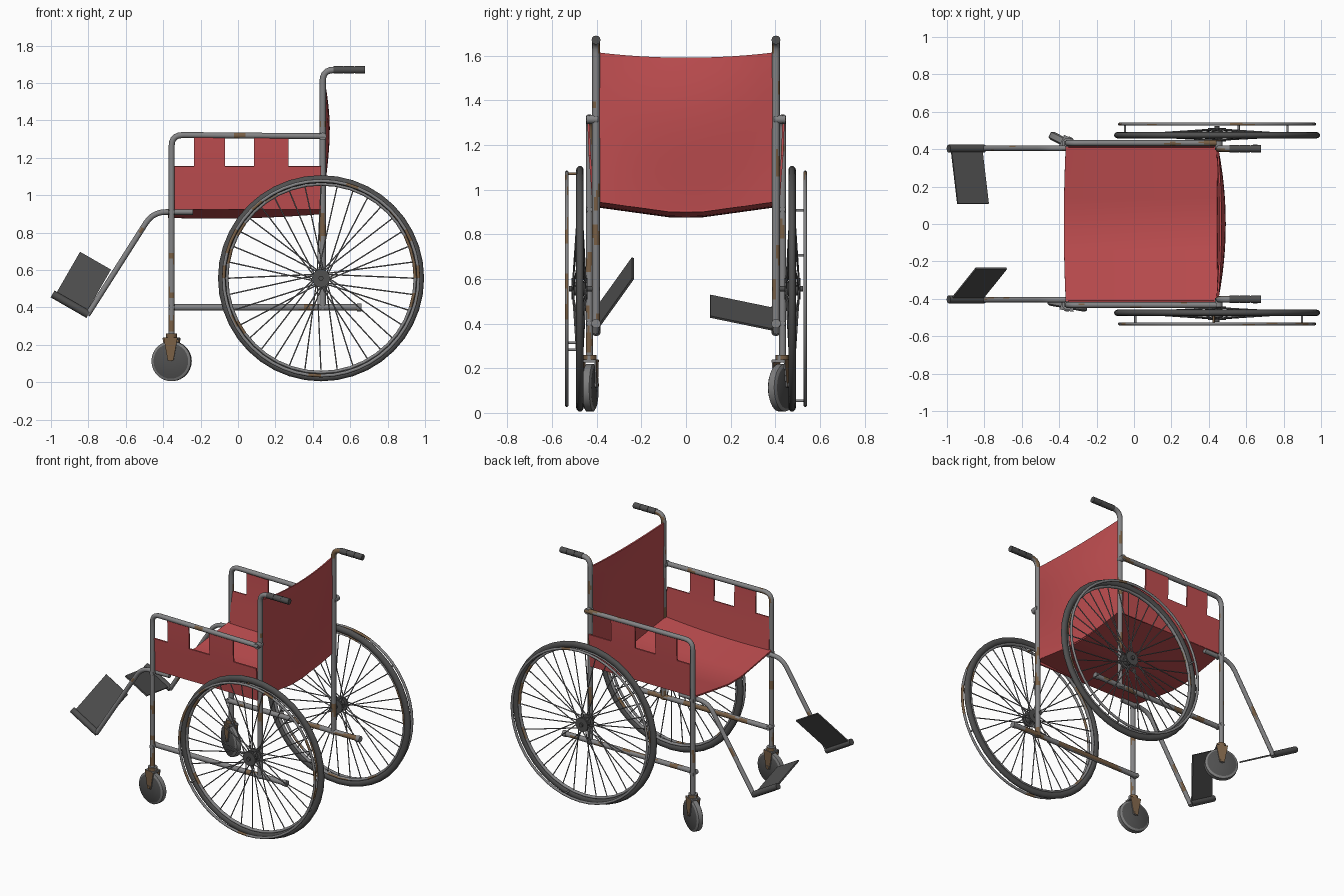
import bpy, bmesh, math
from mathutils import Vector, Matrix, noise

if "Cube" in bpy.data.objects:
    bpy.data.objects.remove(bpy.data.objects["Cube"])


def material(name, rgb):
    m = bpy.data.materials.new(name)
    m.diffuse_color = (*rgb, 1)
    m.use_nodes = True
    m.node_tree.nodes["Principled BSDF"].inputs["Base Color"].default_value = m.diffuse_color
    return m


METAL = material("grey metal", (0.23, 0.23, 0.235))
DARK = material("dark rubber", (0.08, 0.08, 0.08))
TREAD = material("grey tread", (0.2, 0.2, 0.2))
RED = material("red fabric", (0.52, 0.075, 0.08))
RUST = material("brown rust", (0.19, 0.115, 0.06))


def smooth(ob):
    bpy.ops.object.select_all(action='DESELECT')
    bpy.context.view_layer.objects.active = ob
    ob.select_set(True)
    bpy.ops.object.shade_smooth_by_angle(angle=math.radians(40))


def finish(name, bm, mats, rust=None, recalc=True):
    if rust is not None:  # mottled rust, denser on the lower frame
        for f in bm.faces:
            c = f.calc_center_median()
            limit = rust - (0.17 if 0.23 < c.z < 0.85 else 0)
            if noise.noise(Vector((c.x * 8, c.y * 35, c.z * 8))) > limit:
                f.material_index = 1
    if recalc:
        bmesh.ops.recalc_face_normals(bm, faces=bm.faces[:])
    me = bpy.data.meshes.new(name)
    bm.to_mesh(me)
    bm.free()
    for m in mats:
        me.materials.append(m)
    ob = bpy.data.objects.new(name, me)
    bpy.context.collection.objects.link(ob)
    smooth(ob)
    return ob


def rounded(pts, radius, step=0.03):
    """Round the corners of an x-z path and split its straight runs."""
    pts = [Vector(p) for p in pts]
    keys = [pts[0]]
    for a, b, c in zip(pts, pts[1:], pts[2:]):
        p, q = b + (a - b).normalized() * radius, b + (c - b).normalized() * radius
        keys += [p * (1 - t) ** 2 + b * 2 * t * (1 - t) + q * t * t for t in (0, .2, .4, .6, .8, 1)]
    keys.append(pts[-1])
    out = [keys[0]]
    for a, b in zip(keys, keys[1:]):
        n = max(1, int((b - a).length / step))
        out += [a.lerp(b, i / n) for i in range(1, n + 1)]
    return out


def sweep(bm, path, y, rw, rr, sides=12, closed=False):
    """Sweep an ellipse (rw across y, rr in plane) along an x-z path."""
    P = [Vector((p[0], y, p[1])) for p in path]
    n, rings = len(P), []
    for i, p in enumerate(P):
        a = P[i - 1] if (closed or i) else p
        b = P[(i + 1) % n] if (closed or i < n - 1) else p
        side = (b - a).normalized().cross(Vector((0, 1, 0)))
        rings.append([bm.verts.new(p + side * rr * math.cos(k * math.tau / sides)
                                   + Vector((0, rw * math.sin(k * math.tau / sides), 0)))
                      for k in range(sides)])
    for i in range(n if closed else n - 1):
        A, B = rings[i], rings[(i + 1) % n]
        for k in range(sides):
            bm.faces.new((B[k], B[(k + 1) % sides], A[(k + 1) % sides], A[k]))
    if not closed:
        bm.faces.new(rings[0])
        bm.faces.new(rings[-1])


def tube(name, pts, y, r, corner=0.06, rust=0.4):
    bm = bmesh.new()
    sweep(bm, rounded(pts, corner), y, r, r)
    return finish(name, bm, [METAL, RUST], rust=rust)


def rod(bm, a, b, r, sides=12, r2=None):
    a, b = Vector(a), Vector(b)
    d = b - a
    M = Matrix.Translation((a + b) / 2) @ d.to_track_quat('Z', 'Y').to_matrix().to_4x4()
    bmesh.ops.create_cone(bm, cap_ends=True, segments=sides, radius1=r,
                          radius2=r if r2 is None else r2, depth=d.length, matrix=M)


def cloth(name, nu, nv, fn, keep=lambda i, j: True):
    """Thin red sheet from a parametric grid, minus cut-out cells."""
    bm = bmesh.new()
    g = [[bm.verts.new(fn(i, j)) for j in range(nv + 1)] for i in range(nu + 1)]
    for i in range(nu):
        for j in range(nv):
            if keep(i, j):
                bm.faces.new((g[i][j], g[i + 1][j], g[i + 1][j + 1], g[i][j + 1]))
    bmesh.ops.delete(bm, geom=[v for v in bm.verts if not v.link_faces], context='VERTS')
    ob = finish(name, bm, [RED])
    s = ob.modifiers.new("thickness", 'SOLIDIFY')
    s.thickness, s.offset = 0.01, 0
    bpy.ops.object.modifier_apply(modifier=s.name)
    smooth(ob)
    return ob


CX, CZ = 0.444, 0.556


def circle(r, n):
    return [(CX + r * math.cos(i * math.tau / n), CZ + r * math.sin(i * math.tau / n)) for i in range(n)]


# seat and backrest, both sagging in the middle
def seat_pt(i, j):
    u, v = i / 12, j / 12 * 2 - 1
    rise = max(0, abs(v) - 0.16) / 0.84
    return (-0.365 + 0.815 * u - 0.01 * (1 - v * v) * (1 - u), 0.415 * v,
            0.884 - 0.03 * u + 0.05 * u * u + 0.048 * rise)


def back_pt(i, j):
    v, w = i / 12 * 2 - 1, j / 12
    bulge = (1 - v * v) * (0.002 + 0.014 * w + 0.028 * math.sin(math.pi * w ** 1.4))
    return (0.447 + bulge, 0.40 * v, (0.908 + 0.04 * v * v) * (1 - w) + (1.59 + 0.025 * v * v) * w)


cloth("seat", 12, 12, seat_pt)
cloth("backrest", 12, 12, back_pt)

for s, side in ((1, "left"), (-1, "right")):
    # side panel with two tabs reaching the armrest
    xs = (-0.35, -0.235, -0.07, 0.085, 0.27, 0.445)
    zs = (0.925, 1.0, 1.08, 1.155, 1.31)
    cloth(side + "_side_panel", 5, 4,
          lambda i, j: (xs[i], s * (0.413 + 0.006 * j), zs[j]),
          lambda i, j: j < 3 or i in (1, 3))

    # frame tubes
    tube(side + "_armrest_and_front_post",
         [(-0.355, 0.24), (-0.355, 1.322), (0.465, 1.315)], s * 0.433, 0.016)
    tube(side + "_back_post", [(0.453, 0.385), (0.453, 1.67), (0.53, 1.67)], s * 0.403, 0.017)
    tube(side + "_lower_bar", [(-0.35, 0.4), (0.66, 0.4)], s * 0.403, 0.017)
    tube(side + "_footrest_tube", [(-0.24, 0.91), (-0.455, 0.91), (-0.805, 0.36)],
         s * 0.405, 0.015, corner=0.07, rust=0.6)
    bm = bmesh.new()
    rod(bm, (0.453, s * 0.395, 1.315), (0.453, s * 0.445, 1.315), 0.02)
    rod(bm, (0.635, s * 0.403, 0.4), (0.66, s * 0.403, 0.4), 0.021)
    rod(bm, (-0.355, s * 0.39, 0.4), (-0.355, s * 0.445, 0.4), 0.016)
    rod(bm, (-0.355, s * 0.39, 0.91), (-0.355, s * 0.445, 0.91), 0.016)
    finish(side + "_frame_joints", bm, [METAL])

    # ribbed hand grip
    bm = bmesh.new()
    rod(bm, (0.51, s * 0.403, 1.67), (0.68, s * 0.403, 1.67), 0.018)
    for k in range(3):
        x = 0.51 + k * 0.058
        rod(bm, (x, s * 0.403, 1.67), (x + 0.053, s * 0.403, 1.67), 0.02)
    finish(side + "_hand_grip", bm, [DARK])

    # footplate folded up by a different amount on each side
    h, up = Vector((-0.87, 0, 0.5)), Vector((0.5, 0, 0.87))
    base = Vector((-0.8, s * 0.403, 0.362))
    inward = Vector((0, -0.295, 0)) + up * 0.07 if s > 0 else Vector((0, 0.165, 0)) + up * 0.265
    bm = bmesh.new()
    rod(bm, base, base + h * 0.22, 0.021)
    a, b = base + h * 0.015, base + h * 0.205
    nrm = h.cross(inward).normalized() * 0.005
    lo = [bm.verts.new(p - nrm) for p in (a, b, b + inward, a + inward)]
    hi = [bm.verts.new(v.co + 2 * nrm) for v in lo]
    bm.faces.new(lo)
    bm.faces.new(hi)
    for k in range(4):
        bm.faces.new((lo[k], lo[(k + 1) % 4], hi[(k + 1) % 4], hi[k]))
    finish(side + "_footplate", bm, [DARK])

    # big wheel: tyre, rim, hand rim on three spacers, hub, spokes
    y = s * 0.475
    bm = bmesh.new()
    sweep(bm, circle(0.529, 40), y, 0.017, 0.022, 14, True)
    finish(side + "_tyre", bm, [DARK], recalc=False)
    bm = bmesh.new()
    sweep(bm, circle(0.504, 40), y, 0.012, 0.009, 12, True)
    finish(side + "_wheel_rim", bm, [METAL, RUST], rust=0.42, recalc=False)
    bm = bmesh.new()
    sweep(bm, circle(0.521, 48), s * 0.534, 0.008, 0.009, 12, True)
    for k in range(3):
        c = math.radians((43 if s > 0 else 92) + 120 * k)
        x, z = CX + 0.515 * math.cos(c), CZ + 0.515 * math.sin(c)
        rod(bm, (x, y, z), (x, s * 0.534, z), 0.006, 12)
    finish(side + "_hand_rim", bm, [METAL, RUST], rust=0.42, recalc=False)
    bm = bmesh.new()
    rod(bm, (CX, s * 0.385, CZ), (CX, s * 0.525, CZ), 0.013)
    rod(bm, (CX, s * 0.445, CZ), (CX, s * 0.51, CZ), 0.03, 16)
    for hy in (0.442, 0.5):
        rod(bm, (CX, s * hy, CZ), (CX, s * (hy + 0.013), CZ), 0.048, 20)
    finish(side + "_hub", bm, [DARK])
    bm = bmesh.new()
    for k in range(36):
        t = k * math.tau / 36
        t0 = t + (0.5 if k % 4 < 2 else -0.5)
        hy = s * (0.449 if k % 2 else 0.506)
        rod(bm, (CX + 0.042 * math.cos(t0), hy, CZ + 0.042 * math.sin(t0)),
            (CX + 0.503 * math.cos(t), y, CZ + 0.503 * math.sin(t)), 0.0035, 10)
    finish(side + "_spokes", bm, [METAL])

    # caster wheel and fork, swivelled under the front post
    M = Matrix.Translation((-0.355, s * 0.43, 0)) @ Matrix.Rotation(math.radians(-27 if s > 0 else -10), 4, 'Z')
    bm = bmesh.new()
    prof = ((-0.023, 0.094), (-0.015, 0.107), (0.015, 0.107), (0.023, 0.094))
    for (y0, r0), (y1, r1) in zip(prof, prof[1:]):
        rod(bm, (0, y0, 0.113), (0, y1, 0.113), r0, 28, r1)
    bm.normal_update()
    for f in bm.faces:
        f.material_index = 0 if abs(f.normal.y) > 0.9 else 1
    bm.transform(M)
    finish(side + "_caster_wheel", bm, [DARK, TREAD])
    bm = bmesh.new()
    rod(bm, (0, 0, 0.225), (0, 0, 0.26), 0.03, 14)
    rod(bm, (0, -0.038, 0.125), (0, 0.038, 0.125), 0.012)
    for q in (-1, 1):
        for v in bmesh.ops.create_cube(bm, size=1)["verts"]:
            top = v.co.z > 0
            v.co = (v.co.x * (0.075 if top else 0.03), q * 0.03 + v.co.y * 0.007, 0.237 if top else 0.115)
    for v in bmesh.ops.create_cube(bm, size=1)["verts"]:
        v.co = (v.co.x * 0.07, v.co.y * 0.066, 0.232 + v.co.z * 0.012)
    bm.normal_update()
    for f in bm.faces:  # rusty sides, bare metal ends
        f.material_index = 1 if abs(f.normal.y) > 0.4 else 0
    bm.transform(M)
    finish(side + "_caster_fork", bm, [METAL, RUST])
